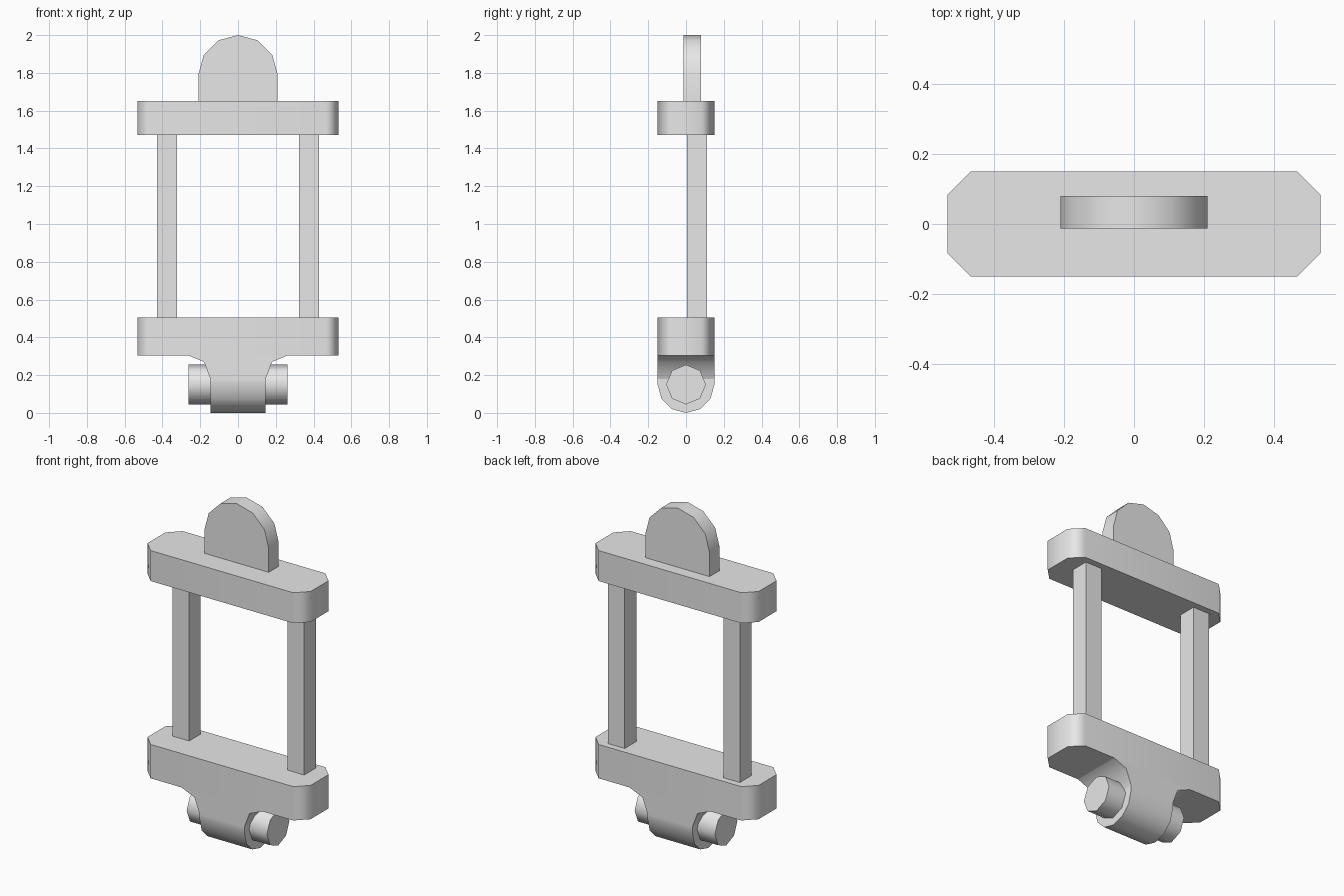
import bpy, bmesh
from math import sin, cos, radians

default = bpy.data.objects.get("Cube")
if default:
    bpy.data.objects.remove(default, do_unlink=True)

GREY = (0.8, 0.8, 0.8, 1.0)
grey = bpy.data.materials.new("plain grey")
grey.use_nodes = True
grey.diffuse_color = GREY
grey.node_tree.nodes["Principled BSDF"].inputs["Base Color"].default_value = GREY


def arc(radius, centre, start, end, step):
    """Points of a circular arc, angles in degrees."""
    return [(centre[0] + radius * cos(radians(a)), centre[1] + radius * sin(radians(a)))
            for a in range(start, end + 1, step)]


def prism(name, profile, axis, low, high):
    """Extrude a 2D profile along an axis; the profile lies in the other two axes."""
    def place(p, d):
        return {"x": (d, *p), "y": (p[0], d, p[1]), "z": (*p, d)}[axis]

    bm = bmesh.new()
    base = bm.faces.new([bm.verts.new(place(p, low)) for p in profile])
    top = bmesh.ops.extrude_face_region(bm, geom=[base], use_keep_orig=True)
    shift = [high - low if a == axis else 0 for a in "xyz"]
    bmesh.ops.translate(bm, vec=shift,
                        verts=[g for g in top["geom"] if isinstance(g, bmesh.types.BMVert)])
    bmesh.ops.recalc_face_normals(bm, faces=bm.faces)
    mesh = bpy.data.meshes.new(name)
    bm.to_mesh(mesh)
    bm.free()
    mesh.materials.append(grey)
    obj = bpy.data.objects.new(name, mesh)
    bpy.context.collection.objects.link(obj)

    # soft corners, crisp rims
    bpy.ops.object.select_all(action="DESELECT")
    obj.select_set(True)
    bpy.context.view_layer.objects.active = obj
    bpy.ops.object.shade_smooth_by_angle(angle=radians(50))
    weighted = obj.modifiers.new("weighted normals", "WEIGHTED_NORMAL")
    weighted.keep_sharp = True
    return obj


# Chamfered cross beams
W, D, C = 0.533, 0.15, 0.067
beam = [(W, C - D), (W, D - C), (W - C, D), (C - W, D),
        (-W, D - C), (-W, C - D), (C - W, -D), (W - C, -D)]
prism("upper_beam", beam, "z", 1.47, 1.65)
prism("lower_beam", beam, "z", 0.305, 0.505)

# Rounded tab on top
prism("top_tab", [(-0.21, 1.65), (0.21, 1.65)] + arc(0.21, (0, 1.79), 0, 180, 30),
      "y", -0.013, 0.08)

# Square posts between the beams
for side, x in (("left", 0.376), ("right", -0.376)):
    h = 0.054
    prism(side + "_post", [(x - h, 0.004), (x + h, 0.004), (x + h, 0.112), (x - h, 0.112)],
          "z", 0.505, 1.47)

# Flared neck running into a rounded hinge knuckle
flare = [(0.265, 0.305), (0.18, 0.27), (0.146, 0.18)]
prism("neck_flare", flare + [(-x, z) for x, z in reversed(flare)], "y", -D, D)
prism("hinge_knuckle", [(D, 0.18)] + [(-D, 0.18)] + arc(D, (0, D), 180, 360, 30),
      "x", -0.146, 0.146)

# Octagonal hinge pin
prism("hinge_pin", arc(0.105, (0, 0.15), 0, 315, 45), "x", -0.262, 0.262)
